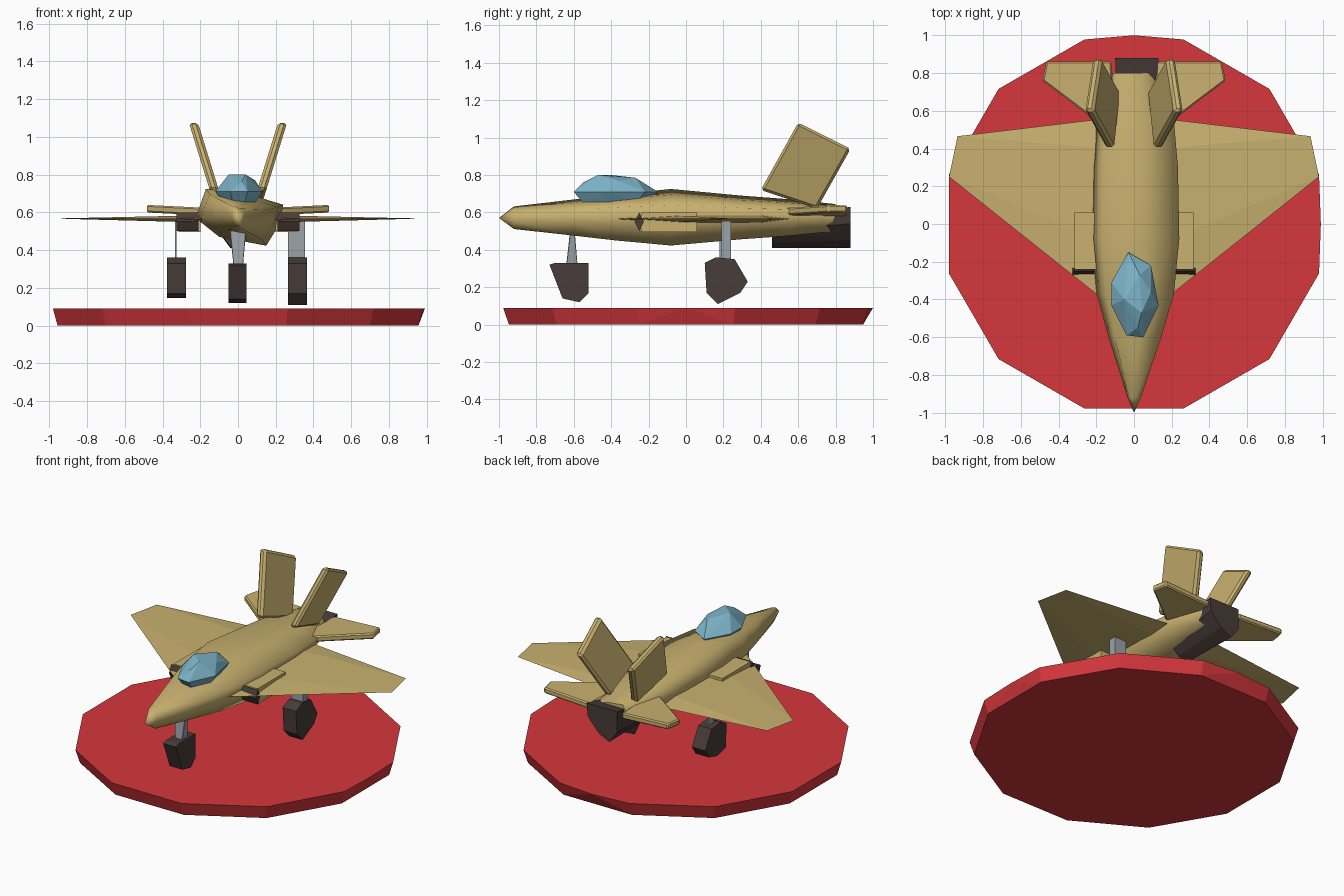
import bpy
import bmesh
from math import pi, cos, sin

default_cube = bpy.data.objects.get("Cube")
if default_cube:
    bpy.data.objects.remove(default_cube, do_unlink=True)


def make_material(name, red, green, blue):
    mat = bpy.data.materials.new(name)
    mat.use_nodes = True
    colour = (red, green, blue, 1.0)
    mat.diffuse_color = colour
    mat.node_tree.nodes["Principled BSDF"].inputs["Base Color"].default_value = colour
    return mat


tan = make_material("sand tan", 0.58, 0.44, 0.16)
red = make_material("stand red", 0.66, 0.038, 0.045)
dark = make_material("dark rubber brown", 0.065, 0.045, 0.04)
glass = make_material("canopy blue", 0.2, 0.45, 0.57)
steel = make_material("strut grey", 0.32, 0.36, 0.4)


def add_object(name, bm, mat, smooth=False):
    bmesh.ops.recalc_face_normals(bm, faces=bm.faces[:])
    mesh = bpy.data.meshes.new(name)
    bm.to_mesh(mesh)
    bm.free()
    mesh.materials.append(mat)
    for poly in mesh.polygons:
        poly.use_smooth = smooth and len(poly.vertices) < 5
    obj = bpy.data.objects.new(name, mesh)
    bpy.context.collection.objects.link(obj)
    return obj


def convex_part(name, points, mat, mirror=False):
    """Closed convex solid around the points, optionally mirrored to the other side."""
    bm = bmesh.new()
    for x, y, z in points:
        bm.verts.new((-x if mirror else x, y, z))
    bmesh.ops.convex_hull(bm, input=bm.verts[:])
    bmesh.ops.dissolve_limit(bm, angle_limit=0.02, verts=bm.verts[:], edges=bm.edges[:])
    return add_object(name, bm, mat)


def side_prism(name, outline, x0, x1, mat, mirror=False):
    """Solid with a (y, z) outline, running from x0 to x1."""
    return convex_part(name, [(x, y, z) for x in (x0, x1) for y, z in outline], mat, mirror)


def box_points(x0, x1, y0, y1, z0, z1):
    return [(x, y, z) for x in (x0, x1) for y in (y0, y1) for z in (z0, z1)]


def soften(obj, width):
    bevel = obj.modifiers.new("soft edges", "BEVEL")
    bevel.width = width
    bevel.segments = 1
    bevel.limit_method = "ANGLE"


# Display stand: twelve-sided disc, slightly narrower underneath
ring = [(cos(pi / 12 + i * pi / 6), sin(pi / 12 + i * pi / 6)) for i in range(12)]
rim = [(x * 1.015, y * 1.012, 0.09) for x, y in ring]
rim += [(0, 1, 0.09), (0.99, 0, 0.09)]
foot = [(x * 0.99, y * 0.98, 0) for x, y in ring]
convex_part("display_stand", rim + foot, red)

# Fuselage: one leaning section scaled along the body
section = [(-0.17, 0.155), (0.06, 0.125), (0.24, 0.07), (0.215, -0.04),
           (0.15, -0.147), (-0.1, -0.1), (-0.225, 0)]
stations = [(-0.92, 0.15, 0.4), (-0.6, 0.6, 0.64), (-0.37, 0.88, 0.82), (-0.08, 1, 1),
            (0.3, 0.97, 0.77), (0.55, 0.88, 0.65), (0.8, 0.52, 0.48)]
bm = bmesh.new()
rings = [[bm.verts.new((x * sx, y, 0.57 + z * sz)) for x, z in section]
         for y, sx, sz in stations]
count = len(section)
for front, back in zip(rings, rings[1:]):
    for i in range(count):
        j = (i + 1) % count
        bm.faces.new((front[i], front[j], back[j], back[i]))
tip = bm.verts.new((0, -1, 0.57))
for i in range(count):
    bm.faces.new((tip, rings[0][(i + 1) % count], rings[0][i]))
bm.faces.new(rings[-1])
add_object("fuselage", bm, tan, smooth=True)

# Canopy: faceted glass blister
canopy_rim = [(-0.03, -0.15), (0.09, -0.22), (0.13, -0.43), (0.05, -0.6),
              (-0.04, -0.59), (-0.12, -0.43), (-0.12, -0.31)]
canopy = [(x, y, 0.71) for x, y in canopy_rim]
canopy += [(x * 0.7, -0.4 + (y + 0.4) * 0.75, 0.65) for x, y in canopy_rim]
canopy += [(-0.05, -0.4, 0.8), (0.04, -0.47, 0.8), (0.03, -0.27, 0.785),
           (0.02, -0.55, 0.76), (0.09, -0.36, 0.77)]
convex_part("canopy", canopy, glass)

# Tail exhaust: keel-shaped duct under the rear body
exhaust = [(-0.1, 0.63), (0.13, 0.63), (0.12, 0.54), (0.04, 0.45), (-0.04, 0.41), (-0.1, 0.49)]
convex_part("tail_exhaust", [(x, 0.88, z) for x, z in exhaust]
            + [(x * 0.8, 0.46, 0.41 + (z - 0.41) * 0.7) for x, z in exhaust], dark)

# Fin outline seen from the side
fin = [(0.6, 1.08), (0.88, 0.94), (0.7, 0.62), (0.4, 0.72)]

for side, mirror in (("left", False), ("right", True)):
    # Main wing: tapers to a thin tip
    wing = [(0.1, -0.45, 0.565), (0.1, 0.565, 0.565), (0.98, 0.25, 0.567), (0.935, 0.465, 0.567)]
    wing += [(0.15, y, z) for y in (-0.1, 0.4) for z in (0.545, 0.585)]
    convex_part(side + "_wing", wing, tan, mirror)

    # Tailplane: swept slab
    plan = [(0.1, 0.47), (0.485, 0.76), (0.465, 0.86), (0.12, 0.86)]
    tail = [(x, y, z + x * 0.05) for x, y in plan for z in (0.575, 0.615)]
    soften(convex_part(side + "_tailplane", tail, tan, mirror), 0.008)

    # Canted tail fin
    canted = [(0.12 + (z - 0.7) * 0.31 + t, y, z) for y, z in fin for t in (-0.024, 0.024)]
    soften(convex_part(side + "_tail_fin", canted, tan, mirror), 0.014)

    # Air intake with a dark diamond lip
    convex_part(side + "_intake", box_points(0.2, 0.315, -0.24, 0.06, 0.495, 0.6), tan, mirror)
    lip = [(-0.275, 0.55), (-0.25, 0.6), (-0.225, 0.55), (-0.25, 0.5)]
    side_prism(side + "_intake_lip", lip, 0.21, 0.325, dark, mirror)

# Nose gear
convex_part("nose_gear_strut", box_points(-0.04, 0.04, -0.62, -0.595, 0.47, 0.5)
            + box_points(-0.022, 0.025, -0.64, -0.58, 0.3, 0.32), steel)
nose_wheel = [(-0.73, 0.32), (-0.7, 0.33), (-0.52, 0.33), (-0.52, 0.17),
              (-0.57, 0.12), (-0.66, 0.14)]
side_prism("nose_wheel", nose_wheel, -0.05, 0.045, dark)

# Main gear
convex_part("left_gear_strut", box_points(0.265, 0.355, 0.19, 0.24, 0.3, 0.56), steel)
convex_part("right_gear_strut", box_points(-0.335, -0.325, 0.18, 0.24, 0.3, 0.56), steel)
main_wheel = [(0.1, 0.33), (0.16, 0.36), (0.26, 0.35), (0.33, 0.23), (0.29, 0.17), (0.11, 0.17)]
side_prism("left_main_wheel", main_wheel + [(0.17, 0.11)], 0.265, 0.365, dark)
side_prism("right_main_wheel", main_wheel + [(0.2, 0.145)], 0.275, 0.375, dark, True)
